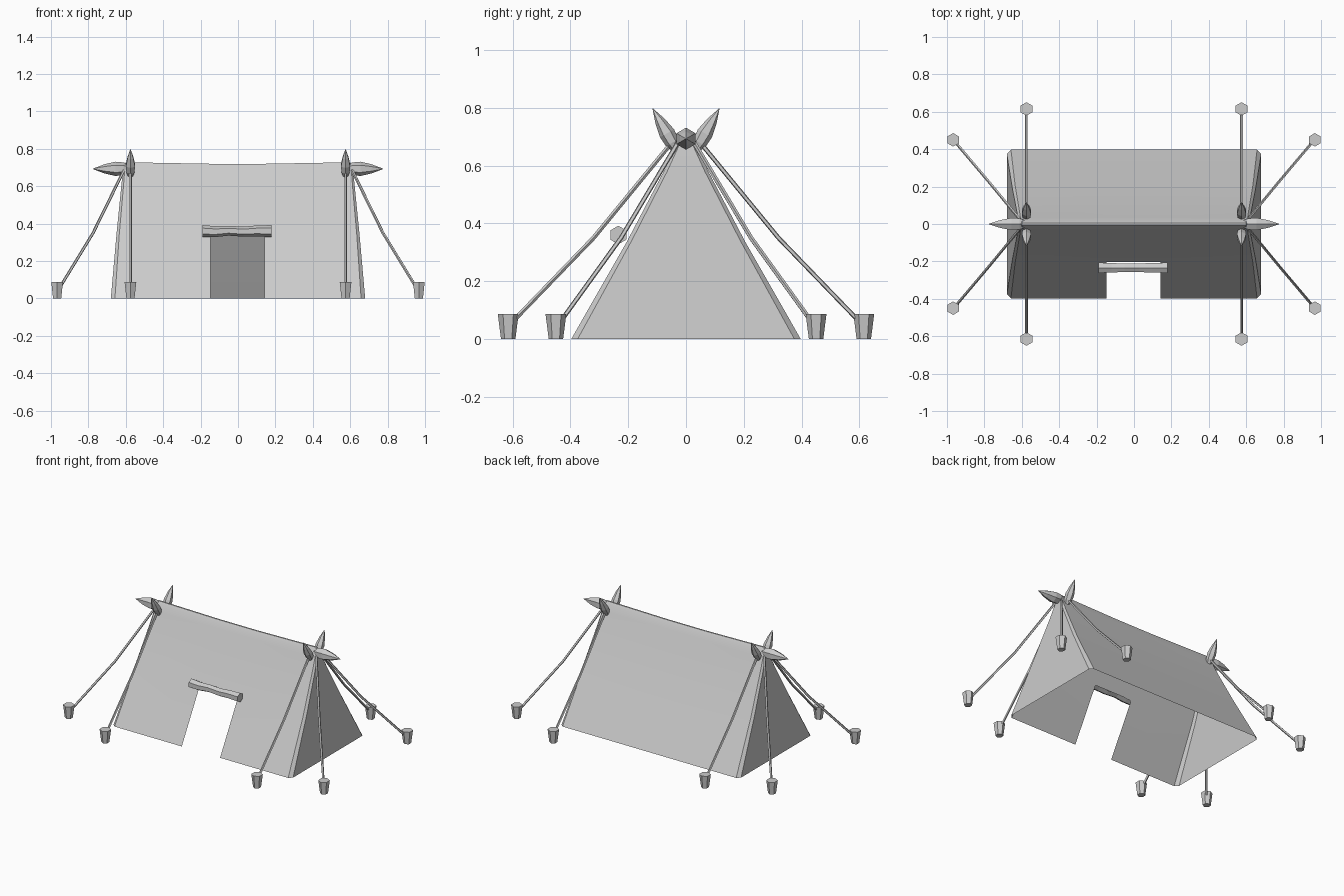
import bpy, bmesh, math
from mathutils import Vector

if "Cube" in bpy.data.objects:
    bpy.data.objects.remove(bpy.data.objects["Cube"])


def finish(name, bm, smooth=False):
    bmesh.ops.recalc_face_normals(bm, faces=bm.faces)
    mesh = bpy.data.meshes.new(name)
    bm.to_mesh(mesh)
    bm.free()
    ob = bpy.data.objects.new(name, mesh)
    bpy.context.collection.objects.link(ob)
    if smooth:
        bpy.ops.object.select_all(action='DESELECT')
        ob.select_set(True)
        bpy.context.view_layer.objects.active = ob
        bpy.ops.object.shade_smooth_by_angle(angle=math.radians(35))
    return ob


def loft(name, points, radii, sides=6, smooth=False):
    """Low-poly tube along a path with a radius at each point."""
    bm = bmesh.new()
    points = [Vector(p) for p in points]
    d = (points[-1] - points[0]).normalized()
    ref = Vector((0, 0, 1)) if abs(d.z) < 0.9 else Vector((0, 1, 0))
    u = d.cross(ref).normalized()
    v = u.cross(d)
    rings = []
    for p, r in zip(points, radii):
        angles = [2 * math.pi * (i + 0.5) / sides for i in range(sides)]
        rings.append([bm.verts.new(p + r * (u * math.cos(a) + v * math.sin(a))) for a in angles])
    for a, b in zip(rings, rings[1:]):
        for i in range(sides):
            j = (i + 1) % sides
            bm.faces.new((a[i], a[j], b[j], b[i]))
    bm.faces.new(rings[0])
    bm.faces.new(rings[-1])
    return finish(name, bm, smooth)


def spike(name, base, tip, r):
    base, tip = Vector(base), Vector(tip)
    ts = (0, 0.2, 0.42, 0.7, 1)
    fs = (0.45, 0.9, 1, 0.65, 0.04)
    return loft(name, [base.lerp(tip, t) for t in ts], [r * f for f in fs])


# Canvas: open-bottomed sheet, stacked rings with a doorway left out in front
levels = [  # z, half length, half depth, corner
    (0.00, 0.68, 0.397, 0.022), (0.34, 0.65, 0.203, 0.015), (0.58, 0.626, 0.077, 0.012),
    (0.67, 0.617, 0.034, 0.01), (0.712, 0.608, 0.016, 0.008), (0.728, 0.60, 0.005, 0.003)]
bm = bmesh.new()
rings = []
for k, (z, hx, hy, c) in enumerate(levels):
    xs = (-hx + c, -0.148, 0.142, hx - c)
    sag = 0.008 if k > 3 else 0
    front = [(x, -hy, z - (sag if abs(x) < 0.3 else 0)) for x in xs]
    back = [(x, -y, zz) for x, y, zz in reversed(front)]
    ring = front + [(hx, -hy + c, z), (hx, hy - c, z)] + back + [(-hx, hy - c, z), (-hx, -hy + c, z)]
    rings.append([bm.verts.new(p) for p in ring])
for k, (a, b) in enumerate(zip(rings, rings[1:])):
    for i in range(12):
        j = (i + 1) % 12
        if not (k == 0 and i == 1):
            bm.faces.new((a[i], a[j], b[j], b[i]))
top = rings[-1]
for i in range(3):
    bm.faces.new((top[i], top[i + 1], top[8 - i], top[9 - i]))
bm.faces.new((top[3], top[4], top[5], top[6]))
bm.faces.new((top[9], top[10], top[11], top[0]))
finish("tent_canvas", bm, True)

# Rolled-up door flap
xs = (-0.19, -0.12, -0.05, 0.03, 0.10, 0.18)
dz = (0, -0.003, 0.002, -0.003, 0.001, 0)
rs = (0.032, 0.029, 0.026, 0.027, 0.029, 0.032)
loft("door_flap_roll", [(x, -0.234, 0.36 + d) for x, d in zip(xs, dz)], rs)

# Pole tips, guy ropes and pegs, mirrored to both ends and both sides
for sx in (-1, 1):
    end = "right" if sx > 0 else "left"
    spike(f"ridge_pole_tip_{end}", (sx * 0.57, 0, 0.693), (sx * 0.775, 0, 0.693), 0.038)
    for sy in (-1, 1):
        tag = end + ("_back" if sy > 0 else "_front")
        spike(f"cross_pole_tip_{tag}", (sx * 0.575, sy * 0.03, 0.65), (sx * 0.575, sy * 0.115, 0.797), 0.028)
        ropes = {
            "side": [(0.575, 0.045, 0.685), (0.575, 0.32, 0.35), (0.575, 0.605, 0.055)],
            "corner": [(0.61, 0.025, 0.685), (0.775, 0.225, 0.35), (0.955, 0.438, 0.055)]}
        pegs = {"side": (0.575, 0.615), "corner": (0.967, 0.45)}
        for kind, path in ropes.items():
            loft(f"{kind}_rope_{tag}", [(sx * x, sy * y, z) for x, y, z in path], (0.008,) * 3, 5, True)
            px, py = sx * pegs[kind][0], sy * pegs[kind][1]
            loft(f"{kind}_peg_{tag}", [(px, py, 0), (px, py, 0.087)], (0.025, 0.036))
